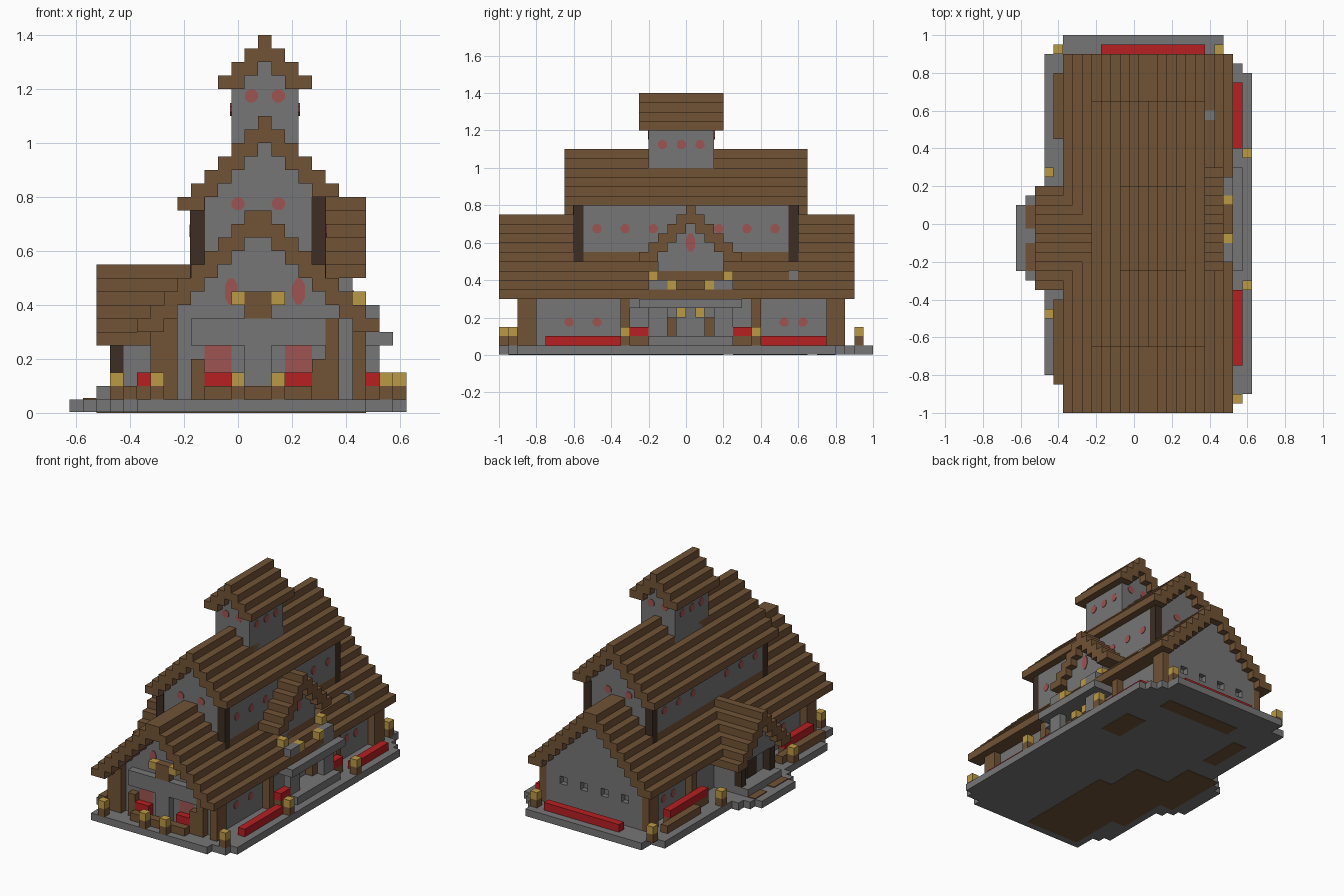
import bpy, bmesh
from mathutils import Matrix, Vector

default = bpy.data.objects.get("Cube")
if default:
    bpy.data.objects.remove(default, do_unlink=True)

UNIT = 0.05                       # one building block
ORIGIN = Vector((-12.5, -20, 0))  # block grid corner


def material(name, r, g, b):
    mat = bpy.data.materials.new(name)
    mat.use_nodes = True
    mat.diffuse_color = (r, g, b, 1)
    mat.node_tree.nodes["Principled BSDF"].inputs["Base Color"].default_value = (r, g, b, 1)
    return mat


TIMBER = material("timber brown", .165, .086, .036)
DARK = material("dark timber", .045, .027, .017)
STONE = material("stone grey", .18, .18, .18)
RED = material("flower red", .47, .014, .016)
GOLD = material("lantern gold", .5, .32, .06)
GLASS = material("rose glass", .34, .09, .085)


def finish(name, bm, mat):
    mesh = bpy.data.meshes.new(name)
    bm.to_mesh(mesh)
    bm.free()
    mesh.materials.append(mat)
    obj = bpy.data.objects.new(name, mesh)
    bpy.context.collection.objects.link(obj)
    return obj


def boxes(name, mat, *parts):
    """Each part is x0, x1, y0, y1, z0, z1 in blocks."""
    bm = bmesh.new()
    for x0, x1, y0, y1, z0, z1 in parts:
        mid = (Vector((x0 + x1, y0 + y1, z0 + z1)) / 2 + ORIGIN) * UNIT
        size = Vector((x1 - x0, y1 - y0, z1 - z0)) * UNIT
        bmesh.ops.create_cube(bm, size=1, matrix=Matrix.Translation(mid) @ Matrix.Diagonal(size).to_4x4())
    return finish(name, bm, mat)


def panes(name, axis, spots, height=1):
    """Thin rounded glass plates, facing along x or y."""
    bm = bmesh.new()
    for spot in spots:
        turn = Matrix.Rotation(1.5708, 4, "Y" if axis == "x" else "X")
        stretch = Matrix.Diagonal((1, 1, height, 1))
        place = Matrix.Translation((Vector(spot) + ORIGIN) * UNIT)
        spin = Matrix.Rotation(.3927, 4, "Z")
        bmesh.ops.create_cone(bm, cap_ends=True, segments=8, radius1=UNIT * .52, radius2=UNIT * .52,
                              depth=.008, matrix=place @ stretch @ turn @ spin)
    return finish(name, bm, GLASS)


def stepped_roof(name, along, centre, ridge, half, levels, start, end, wall_start, wall_end):
    """Roof courses two blocks wide per side, with a stone gable filling inside."""
    courses, gable = [], []

    def add(target, a, b, lo, hi, top):
        flat = (a, b, lo, hi) if along == "x" else (lo, hi, a, b)
        target.append((*flat, top - 1, top))

    for i in range(levels):
        outer, inner, top = half + i, half + i - 2, ridge - i
        if inner <= 0:
            add(courses, start, end, centre - outer, centre + outer, top)
        else:
            add(courses, start, end, centre - outer, centre - inner, top)
            add(courses, start, end, centre + inner, centre + outer, top)
            add(gable, wall_start, wall_end, centre - inner, centre + inner, top)
    boxes(name + "_roof", TIMBER, *courses)
    boxes(name + "_gable", STONE, *gable)


# Plinth with stepped outline and earth patches underneath
low = .06
boxes("plinth", STONE, *[(*p, low, 1) for p in (
    (5, 22, 0, 40), (3, 22, 4, 38), (5, 25, 2, 36), (4, 24, 3, 37), (5, 24, 1, 37), (5, 23, 1, 38),
    (0, 5, 15, 22), (1, 5, 14, 23), (2, 5, 13, 24))])
boxes("underside_earth", TIMBER, *[(*p, 0, .1) for p in (
    (6, 14, 1, 15), (4, 12, 8, 20), (2, 7, 15, 24), (9, 20, 34, 36), (5, 7, 27, 33), (19, 22, 25, 30))])
boxes("porch_earth", TIMBER, (1, 2, 15, 18, 1, 1.1), (1, 2, 19.5, 22, 1, 1.1))

# Main hall, with small window recesses cut in the back wall
hall = boxes("hall_walls", STONE, (7, 21, 3, 37, .9, 7))
cutter = boxes("window_cutter", STONE, *[(x, x + 1, 36.3, 38, 4, 5) for x in (9, 12, 15, 18)])
cutter.hide_render = True
cutter.hide_viewport = True
cut = hall.modifiers.new("window recesses", "BOOLEAN")
cut.object = cutter
cut.solver = "EXACT"
stepped_roof("hall", "y", 14, 15, 1, 9, 0, 38, 3, 37)
boxes("hall_posts", TIMBER, *[(x, x + 1, y, y + 1, 1, 6) for x in (6, 21) for y in (3, 13, 27, 35, 36)])
boxes("roof_vent", STONE, (20, 21.08, 31, 32, 8, 9.08))

# Upper nave
boxes("nave_walls", STONE, (9, 19, 8, 32, 6, 16))
stepped_roof("nave", "y", 14.5, 22, .5, 6, 7, 33, 8, 32)
boxes("nave_eave", TIMBER, (8, 10, 7, 33, 15, 16))
e = .04
boxes("nave_corner_posts", DARK, *[(x - e, x + 1 + e, y - e, y + 1 + e, 9, 16) for x in (9, 18) for y in (8, 31)])

# Tower
boxes("tower_walls", STONE, (12, 17, 16, 23, 18, 24))
stepped_roof("tower", "y", 14.5, 28, .5, 4, 15, 24, 16, 23)

# Left porch
boxes("left_porch_walls", STONE, (4, 8, 15, 22, 1, 5))
stepped_roof("left_porch", "x", 18.5, 11, .5, 6, 2, 10, 3, 10)
boxes("left_porch_posts", DARK, *[(3, 4, y, y + 1, 1, 5) for y in (15, 21)])
boxes("left_porch_step", STONE, (2, 4, 15, 22, 1, 2))
boxes("left_door", DARK, (3.9, 4, 17.5, 19.5, 2, 4.5))

# Right porch with balcony
boxes("right_porch_walls", STONE, (18, 21, 17, 24, 5, 11))
stepped_roof("right_porch", "x", 20.5, 16, .5, 6, 15, 22, 15, 21)
boxes("balcony_floor", STONE, (19, 24, 15, 26, 5, 6), (21, 22, 14, 15, 5, 6))
boxes("balcony_rail", STONE, (22, 23, 16, 18, 6, 8), (22, 23, 23, 25, 6, 8), (22, 23, 18, 23, 6, 6.5))
boxes("balcony_timber", TIMBER, (22, 23, 18, 19, 6.5, 7), (22, 23, 22, 23, 6.5, 7), (21, 22, 19, 22, 6, 8),
      *[(21, 22, y, y + 1, 6, 8) for y in (16, 24)])
boxes("porch_columns", STONE, (22, 23, 16, 18, 1, 5), (22, 23, 23, 25, 1, 5), (21, 24, 16, 25, 1, 2))
boxes("right_door_frame", TIMBER, (21, 22, 18, 19, 2, 4), (21, 22, 22, 23, 2, 4))
boxes("balcony_lanterns", GOLD, *[(21, 22, y, y + 1, 8, 9) for y in (16, 24)],
      *[(22, 23, y, y + 1, 7, 8) for y in (18, 22)], *[(21, 22, y, y + 1, 4, 5) for y in (19, 21)])

# Front facade
boxes("front_frame", STONE, (9, 19, 2, 3, 5, 7), (13, 15, 2, 3, 1, 5))
boxes("front_timber", TIMBER, *[(x, x + 1, 2, 3, 1, top) for x, top in ((7, 8), (9, 4), (18, 4), (19, 7), (21, 6))],
      (10, 18, 1, 2, 1, 2), (13, 15, 2, 3, 7, 9), (6, 7, 2, 3, 1, 6))
boxes("front_flowers", RED, *[(x, x + 2, 2, 3, 1, 3) for x in (10, 16)])
boxes("front_glass", GLASS, *[(x, x + 2, 2.9, 3, 3, 5) for x in (10, 16)])
boxes("front_lanterns", GOLD, *[(x, x + 1, 2, 3, 8, 9) for x in (12, 15)])

# Lanterns on timber stubs around the plinth
stands = ((24, 27), (24, 13), (23, 1), (21, 38), (4, 38), (3, 25), (3, 10), (6, 0), (12, 0), (15, 0))
boxes("lantern_stubs", TIMBER, *[(x, x + 1, y, y + 1, .9, 2) for x, y in stands])
boxes("lanterns", GOLD, *[(x, x + 1, y, y + 1, 2, 3) for x, y in stands])

# Flower beds
boxes("low_flower_beds", RED, (23, 24, 5, 13, 1, 2), (23, 24, 28, 35, 1, 2), (9, 20, 38, 39, 1, 2))
raised = ((22, 23, 14, 16), (22, 23, 25, 27), (5, 6, 26, 34), (5, 6, 4, 10))
boxes("raised_flowers", RED, *[(*p, 2, 3) for p in raised])
boxes("planters", TIMBER, *[(*p, 1, 2) for p in raised], (4, 5, 29, 36, 1, 2), (4, 5, 3, 12, 1, 2))

# Round rose windows
panes("nave_side_windows", "x", [(x, y, 13.5) for x in (9, 19) for y in (10.5, 13.5, 16.5, 23.5, 26.5, 29.5)])
panes("hall_side_windows", "x", [(x, y, 3.5) for x in (7, 21) for y in (7.5, 10.5, 30.5, 32.5)])
panes("tower_side_windows", "x", [(x, y, 22.5) for x in (12, 17) for y in (17.5, 19.5, 21.5)])
panes("tower_end_windows", "y", [(x, y, 23.5) for x in (13.5, 15.5) for y in (16, 23)])
panes("nave_end_windows", "y", [(x, y, 15.5) for x in (12.5, 15.5) for y in (8, 32)])
panes("front_tall_windows", "y", [(x, 3, 9) for x in (12, 17)], 2)
panes("porch_gable_window", "x", [(21, 20.5, 12)], 2)
